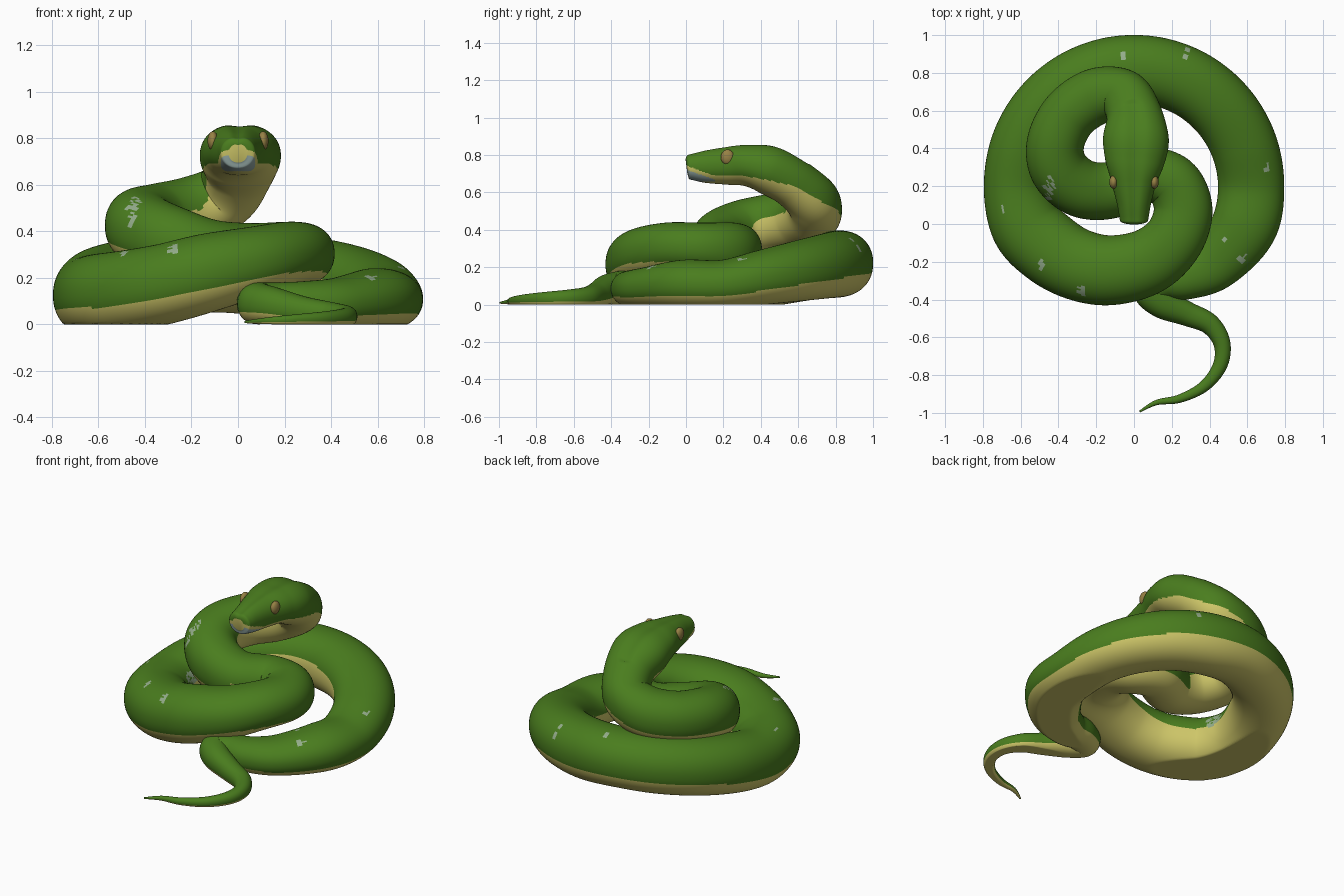
import bpy
import bmesh
import random
from math import sin, cos, pi, radians, exp
from mathutils import Vector

cube = bpy.data.objects.get("Cube")
if cube:
    bpy.data.objects.remove(cube, do_unlink=True)

SIDES = 96
STEPS = 10
BELLY = -.37


def material(name, colour):
    mat = bpy.data.materials.new(name)
    mat.use_nodes = True
    rgba = (*colour, 1)
    mat.diffuse_color = rgba
    shader = mat.node_tree.nodes["Principled BSDF"]
    shader.inputs["Base Color"].default_value = rgba
    shader.inputs["Roughness"].default_value = .6
    return mat


green = material("leaf green", (.068, .205, .013))
yellow = material("belly yellow", (.62, .57, .14))
grey = material("mouth grey", (.3, .4, .38))
pale = material("pale fleck", (.3, .42, .26))
amber = material("eye amber", (.31, .22, .06))
GREEN, YELLOW, GREY, PALE = range(4)

# Path points: x, y, z, half width, then optional half height and belly limit
tail = [
    (.03, -.993, .01, .005), (.12, -.945, .015, .014), (.24, -.925, .02, .022),
    (.37, -.86, .025, .03), (.455, -.75, .03, .038), (.465, -.63, .035, .045),
    (.4, -.53, .04, .055), (.28, -.475, .055, .065), (.15, -.42, .08, .08),
    (.085, -.35, .09, .09), (.16, -.3, .09, .1, .09, BELLY),
    (.28, -.28, .085, .12, .1, BELLY), (.43, -.2, .09, .15, .11, -.45),
]

# The big outer loop follows a circle, lifted off the floor at the back
outer_loop = []
for degrees in range(-20, 181, 20):
    a = radians(degrees)
    lift = max(0, sin(a))
    width = .175 + .006 * lift
    x, y = .62 * cos(a), .2 + .62 * sin(a)
    if degrees < 90:
        outer_loop.append((x, y, .108 + .11 * lift, width,
                           width * (.75 + .23 * lift), -.45 + .2 * lift))
    else:
        outer_loop.append((x, y, .125 + .1 * lift, width,
                           width * (1 - .05 * lift), -.33 + .08 * lift))

inner_loop = [
    (-.572, .0, .13, .19, .175, -.33), (-.46, -.12, .145, .195, .175, BELLY),
    (-.31, -.21, .175, .19, .172, BELLY),
    (-.13, -.245, .222, .185, .168, BELLY), (.07, -.2, .27, .175, .15, BELLY),
    (.21, -.08, .305, .16, .135, -.55), (.26, .08, .303, .155, .135, -.58),
    (.2, .22, .29, .15), (.05, .26, .29, .145), (-.12, .18, .3, .15),
    (-.28, .19, .35, .155), (-.395, .29, .4, .155), (-.415, .43, .435, .152),
    (-.34, .58, .455, .15),
]

neck_and_head = [
    (-.2, .675, .485, .15, .15, -.4), (-.06, .68, .55, .14, .14, -.25),
    (0, .58, .645, .147, .132, -.2), (.01, .45, .72, .174, .135, -.4),
    (.005, .33, .747, .157, .115, -.5), (0, .22, .745, .12, .104, -.5),
    (0, .11, .74, .091, .09, -.5), (0, .04, .738, .078, .074, -.3),
    (0, .012, .736, .07, .065, -.3), (0, .003, .735, .04, .04, -.3),
]

# Where pale flecks lie on the back, with their sizes
flecks = [(.28, .9, 1), (-.45, .19, 1.5), (.57, -.18, 1), (.7, .3, .8),
          (-.69, .09, .7), (-.28, -.35, .9), (-.49, -.22, .7),
          (-.06, .89, .6), (.48, -.08, .5)]


def smooth_path(points):
    """Catmull-Rom samples through every value of the points."""
    pts = [p if len(p) > 4 else (*p, p[3], BELLY) for p in points]
    pts = [pts[0]] + pts + [pts[-1]]
    samples = []
    for a, b, c, d in zip(pts, pts[1:], pts[2:], pts[3:]):
        for s in range(STEPS):
            t = s / STEPS
            samples.append([
                q + t / 2 * (r - p + t * (2 * p - 5 * q + 4 * r - e
                                          + t * (3 * (q - r) + e - p)))
                for p, q, r, e in zip(a, b, c, d)])
    return samples + [list(pts[-1])]


rng = random.Random(4)


def body_colour(centre, angle, belly, turn):
    # The belly rolls towards the inside of the coil
    if sin(angle) < belly + .5 * max(0, -turn * cos(angle)):
        return YELLOW
    for x, y, size in flecks:
        spread = ((centre.x - x) / .02) ** 2 + ((centre.y - y) / .042) ** 2
        if sin(angle) > 0 and spread < size ** 2 and rng.random() < .75:
            return PALE
    return GREEN


def head_colour(centre, angle, belly):
    # Mouth below an arched yellow lip
    arch = .73 - .35 * centre.y - 1.5 * centre.x ** 2
    if centre.y < .16 and centre.z < arch + .022:
        return GREY if .658 < centre.z < arch else YELLOW
    return YELLOW if sin(angle) < belly else GREEN


def superpower(value):
    """Slightly squares off a round section."""
    return abs(value) ** .93 * (1 if value > 0 else -1)


def sweep(name, points, coil_start, coil_end, head_start):
    bm = bmesh.new()
    path = smooth_path(points)
    rings = []
    for i, (x, y, z, w, h, belly) in enumerate(path):
        before = Vector(path[max(i - 1, 0)][:3])
        after = Vector(path[min(i + 1, len(path) - 1)][:3])
        along = (after - before).normalized()
        side = along.cross(Vector((0, 0, 1))).normalized()
        up = side.cross(along)
        ring = []
        for j in range(SIDES):
            a = 2 * pi * j / SIDES
            co = (Vector((x, y, z)) + side * max(w, .003) * superpower(cos(a))
                  + up * max(h, .003) * superpower(sin(a)))
            # Shallow groove down the middle of the crown
            if i > head_start and sin(a) > 0:
                co.z -= .1 * h * exp(-(cos(a) * 4) ** 2)
            co.z = max(co.z, 0)
            ring.append(bm.verts.new(co))
        rings.append(ring)

    for i, (ra, rb) in enumerate(zip(rings, rings[1:])):
        belly = path[i][5]
        # Turning left in the main coil, then right up to the neck
        turn = 0
        if coil_start < i < head_start - STEPS:
            turn = 1 if i < coil_end else -1
        for j in range(SIDES):
            k = (j + 1) % SIDES
            face = bm.faces.new((ra[j], ra[k], rb[k], rb[j]))
            centre = face.calc_center_median()
            angle = 2 * pi * (j + .5) / SIDES
            if i > head_start:
                face.material_index = head_colour(centre, angle, belly)
            else:
                face.material_index = body_colour(centre, angle, belly, turn)
    bm.faces.new(rings[0])
    nose = bm.faces.new(rings[-1])
    nose.material_index = YELLOW

    bmesh.ops.recalc_face_normals(bm, faces=bm.faces)
    mesh = bpy.data.meshes.new(name)
    bm.to_mesh(mesh)
    bm.free()
    for mat in (green, yellow, grey, pale):
        mesh.materials.append(mat)
    mesh.polygons.foreach_set("use_smooth", [True] * len(mesh.polygons))
    obj = bpy.data.objects.new(name, mesh)
    bpy.context.collection.objects.link(obj)


body = tail + outer_loop + inner_loop
sweep("snake_body", body + neck_and_head,
      len(tail) * STEPS,
      (len(tail) + len(outer_loop) + 9) * STEPS,
      (len(body) + 2) * STEPS)

# Eyes
for label, s in (("left", 1), ("right", -1)):
    bpy.ops.mesh.primitive_uv_sphere_add(segments=24, ring_count=16, radius=1,
                                         location=(s * .108, .222, .788))
    eye = bpy.context.object
    eye.name = label + "_eye"
    eye.scale = (.023, .036, .041)
    eye.data.materials.append(amber)
    bpy.ops.object.shade_smooth()
